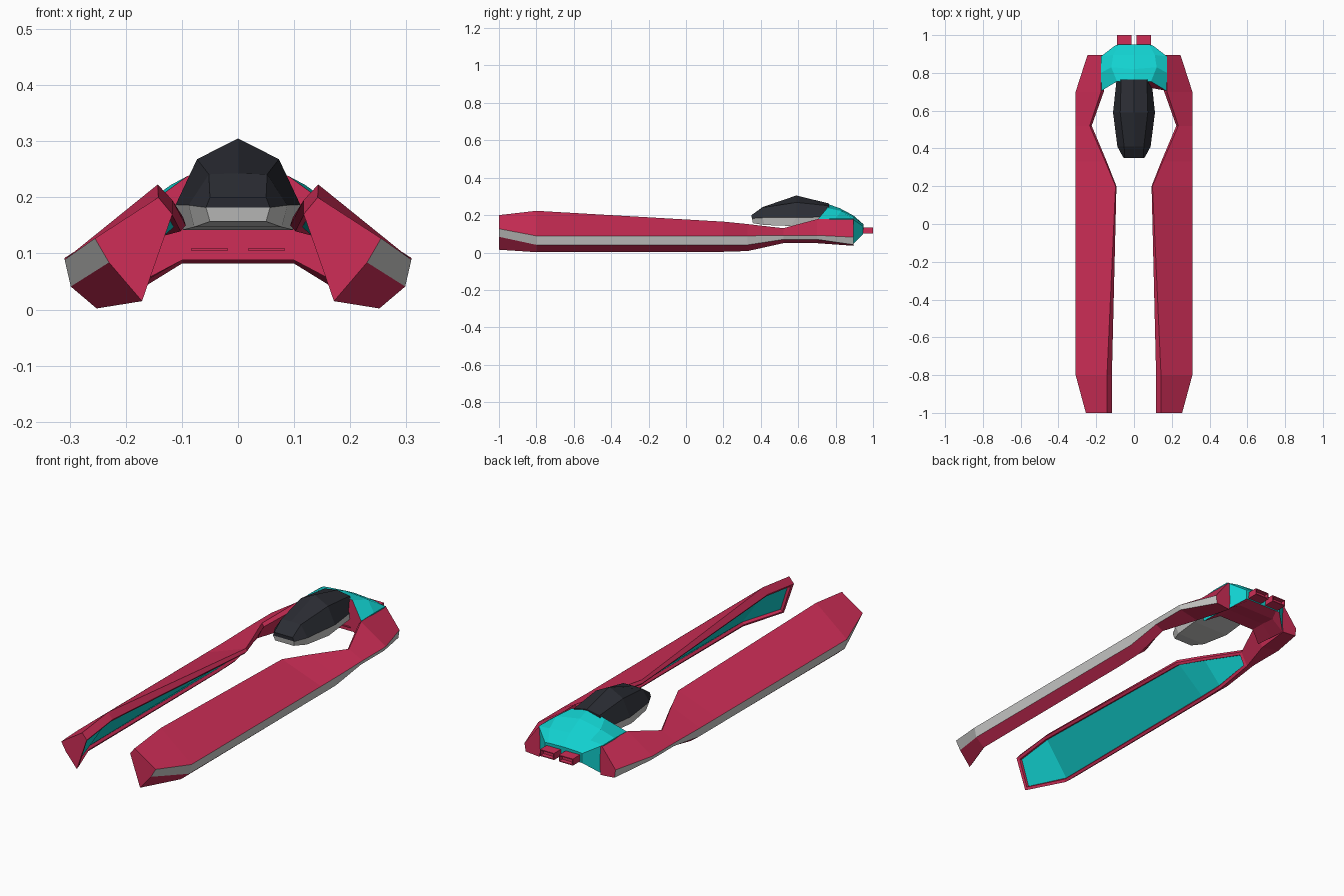
import bpy, bmesh
from mathutils import Vector

if "Cube" in bpy.data.objects:
    bpy.data.objects.remove(bpy.data.objects["Cube"])


def material(name, rgb):
    m = bpy.data.materials.new(name)
    m.diffuse_color = (*rgb, 1)
    m.use_nodes = True
    m.node_tree.nodes["Principled BSDF"].inputs["Base Color"].default_value = m.diffuse_color
    return m


RED = material("crimson red", (0.62, 0.027, 0.095))
TEAL = material("teal", (0.006, 0.64, 0.63))
DARK = material("dark glass", (0.024, 0.026, 0.034))
GREY = material("light grey", (0.60, 0.60, 0.59))


def loft(bm, sections, mats, caps):
    """Join closed rings of points; mats gives a material index per side."""
    rings = [[bm.verts.new(p) for p in s] for s in sections]
    n = len(rings[0])
    sides = []
    for a, b in zip(rings, rings[1:]):
        for j in range(n):
            k = (j + 1) % n
            f = bm.faces.new((a[j], a[k], b[k], b[j]))
            f.material_index = mats[j]
            sides.append(f)
    ends = [bm.faces.new(rings[0]), bm.faces.new(rings[-1])]
    for f, m in zip(ends, caps):
        f.material_index = m
    bmesh.ops.recalc_face_normals(bm, faces=bm.faces)
    return sides, ends


def finish(bm, name, mats, mirror=False):
    me = bpy.data.meshes.new(name)
    bm.to_mesh(me)
    bm.free()
    for m in mats:
        me.materials.append(m)
    ob = bpy.data.objects.new(name, me)
    bpy.context.collection.objects.link(ob)
    if mirror:
        ob.modifiers.new("Mirror", 'MIRROR')
    return ob


def symmetric(half):
    """Full ring from half profile whose first point lies on x = 0."""
    pts = [Vector(p) for p in half]
    return pts + [Vector((-p.x, p.y, p.z)) for p in reversed(pts) if p.x > 0]


# Long side hulls: ring = ridge, upper edge, lower edge, keel, inner lip
hull = [
    (-1.00, (.142, .200), (.255, .127), (.230, .084), (.171, .015), (.117, .170)),
    (-0.80, (.143, .223), (.309, .089), (.298, .041), (.252, .002), (.117, .195)),
    (0.20, (.098, .165), (.309, .089), (.298, .041), (.252, .004), (.093, .150)),
    (0.33, (.152, .152), (.309, .089), (.298, .041), (.252, .008), (.144, .137)),
    (0.52, (.235, .130), (.309, .092), (.300, .070), (.258, .050), (.224, .115)),
    (0.70, (.175, .178), (.309, .092), (.300, .070), (.200, .050), (.160, .160)),
    (0.895, (.170, .180), (.246, .082), (.240, .042), (.165, .036), (.155, .160)),
]
bm = bmesh.new()
sides, _ = loft(bm, [[(x, s[0], z) for x, z in s[1:]] for s in hull],
                [0, 1, 0, 0, 0], (0, 0))
# recessed inner panel between inner lip and keel
panel = [sides[i * 5 + 3] for i in range(4)]
bmesh.ops.inset_region(bm, faces=panel, thickness=.014, use_even_offset=True)
bmesh.ops.inset_region(bm, faces=panel, thickness=.003, depth=-.014)
for f in panel:
    f.material_index = 2
finish(bm, "side_hulls", (RED, GREY, TEAL), mirror=True)

# Rear body bridging the hulls: teal shell, red front and underside
body = [
    [(0, .75, .262), (.09, .755, .238), (.172, .705, .178),
     (.168, .71, .052), (.10, .75, .088)],
    [(0, .82, .238), (.12, .83, .222), (.175, .80, .182),
     (.17, .80, .048), (.10, .82, .088)],
    [(0, .895, .198), (.11, .895, .190), (.174, .888, .181),
     (.168, .888, .040), (.10, .895, .082)],
    [(0, .95, .150), (.08, .95, .148), (.10, .945, .142),
     (.10, .945, .096), (.08, .945, .096)],
]
bm = bmesh.new()
loft(bm, [symmetric(s) for s in body],
     [0, 0, 0, 1, 1, 1, 0, 0, 0], (1, 0))
finish(bm, "rear_body", (TEAL, RED))

# Cockpit pod: dark canopy over a grey tub
pod = [
    [(0, .350, .200), (.050, .350, .200), (.057, .352, .182), (.050, .358, .157)],
    [(0, .410, .243), (.052, .410, .241), (.088, .410, .186), (.078, .420, .147)],
    [(0, .590, .305), (.073, .590, .268), (.111, .590, .187), (.098, .560, .142)],
    [(0, .765, .262), (.068, .765, .250), (.092, .765, .190), (.088, .765, .155)],
]
bm = bmesh.new()
_, ends = loft(bm, [symmetric(s) for s in pod],
               [0, 0, 1, 1, 1, 0, 0], (0, 0))
# nose: split at the canopy seam so the lower part is grey
v = [q for q in ends[0].verts if abs(q.co.z - .182) < .001]
bmesh.utils.face_split(ends[0], v[0], v[1])
for f in bm.faces:
    c = f.calc_center_median()
    if c.y < .36:
        f.material_index = 1 if c.z < .18 else 0
finish(bm, "cockpit_pod", (DARK, GREY))


def box(bm, lo, hi):
    lo, hi = Vector(lo), Vector(hi)
    vs = bmesh.ops.create_cube(bm, size=1)["verts"]
    for q in vs:
        q.co = (lo + hi) / 2 + q.co * (hi - lo)
    return vs


# Twin exhausts with recessed ends
bm = bmesh.new()
box(bm, (.013, .92, .101), (.089, 1.0, .133))
rear = [f for f in bm.faces if f.normal.y > .5 or f.calc_center_median().y > .99]
bmesh.ops.recalc_face_normals(bm, faces=bm.faces)
bmesh.ops.inset_region(bm, faces=rear, thickness=.006)
bmesh.ops.inset_region(bm, faces=rear, thickness=.001, depth=-.02)
finish(bm, "exhausts", (RED,), mirror=True)

# Thin vent slats on the body front
bm = bmesh.new()
box(bm, (.018, .744, .105), (.084, .752, .109))
finish(bm, "front_vents", (RED,), mirror=True)
